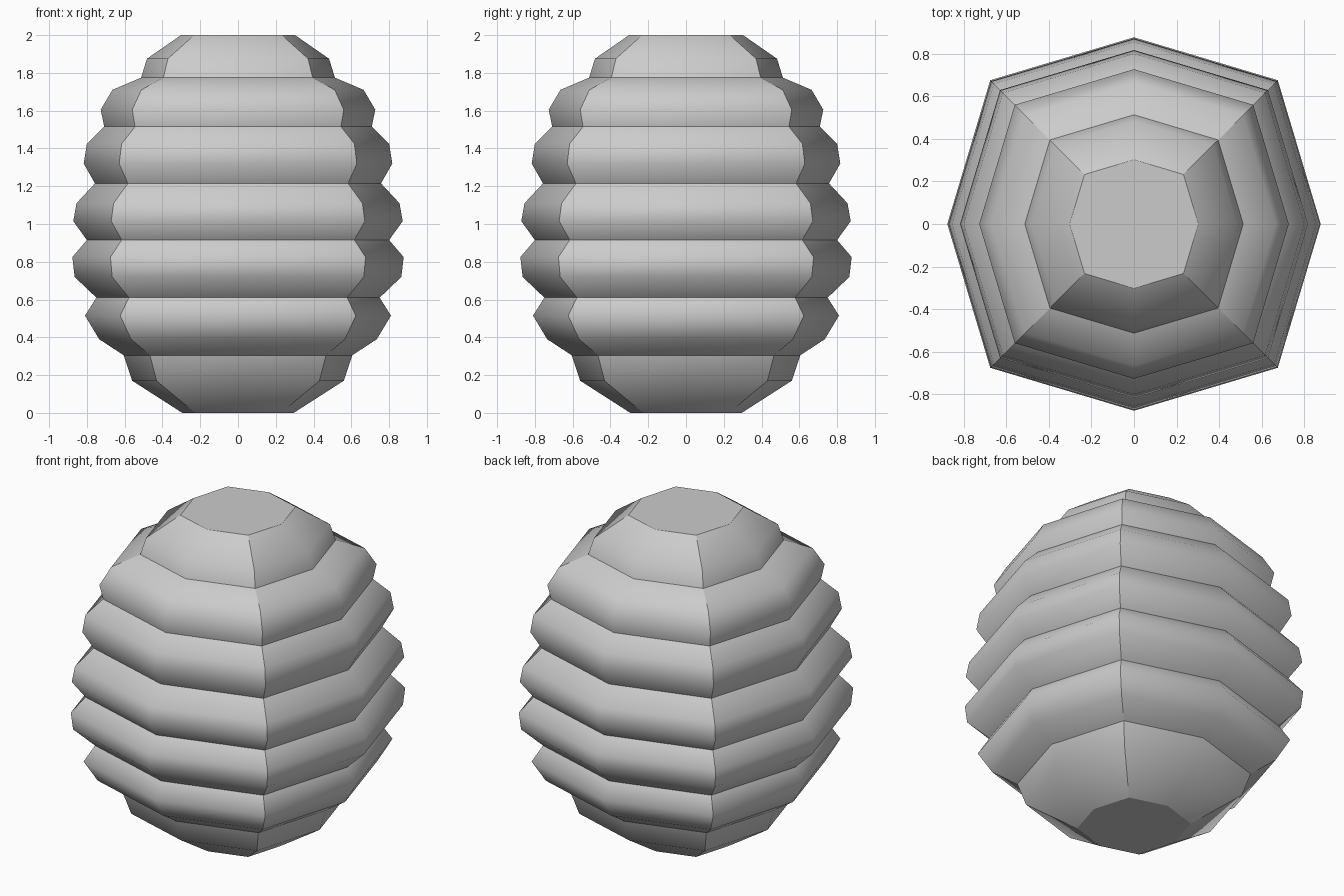
import bpy, bmesh

if "Cube" in bpy.data.objects:
    bpy.data.objects.remove(bpy.data.objects["Cube"])

# Ribbed profile: (radius on the axes, height)
profile = [
    (0.295, 0.0), (0.56, 0.17), (0.605, 0.305),
    (0.735, 0.39), (0.81, 0.515), (0.75, 0.61),
    (0.865, 0.72), (0.877, 0.825), (0.80, 0.915),
    (0.872, 1.015), (0.855, 1.11), (0.757, 1.215),
    (0.817, 1.32), (0.80, 1.425), (0.708, 1.515),
    (0.727, 1.605), (0.665, 1.71), (0.513, 1.775),
    (0.482, 1.875), (0.302, 2.0)]
GROOVES = {0, 2, 5, 8, 11, 14, 17, 19}
D = 0.77  # diagonal corners bulge slightly past a regular octagon
octagon = [(1, 0), (D, D), (0, 1), (-D, D), (-1, 0), (-D, -D), (0, -1), (D, -D)]

bm = bmesh.new()
rings = [[bm.verts.new((r * x, r * y, z)) for x, y in octagon] for r, z in profile]

# Ribbed wall
for low, high in zip(rings, rings[1:]):
    for i in range(8):
        j = (i + 1) % 8
        bm.faces.new((low[i], low[j], high[j], high[i])).smooth = True

# Flat caps
bm.faces.new(rings[0][::-1])
bm.faces.new(rings[-1])

# Creases: grooves between ribs and the diagonal corners
for k, ring in enumerate(rings):
    for i in range(8):
        if k in GROOVES:
            bm.edges.get((ring[i], ring[(i + 1) % 8])).smooth = False
        if i % 2 and k + 1 < len(rings):
            bm.edges.get((ring[i], rings[k + 1][i])).smooth = False

mesh = bpy.data.meshes.new("ribbed_body")
bm.to_mesh(mesh)
bm.free()
bpy.context.collection.objects.link(bpy.data.objects.new("ribbed_body", mesh))
